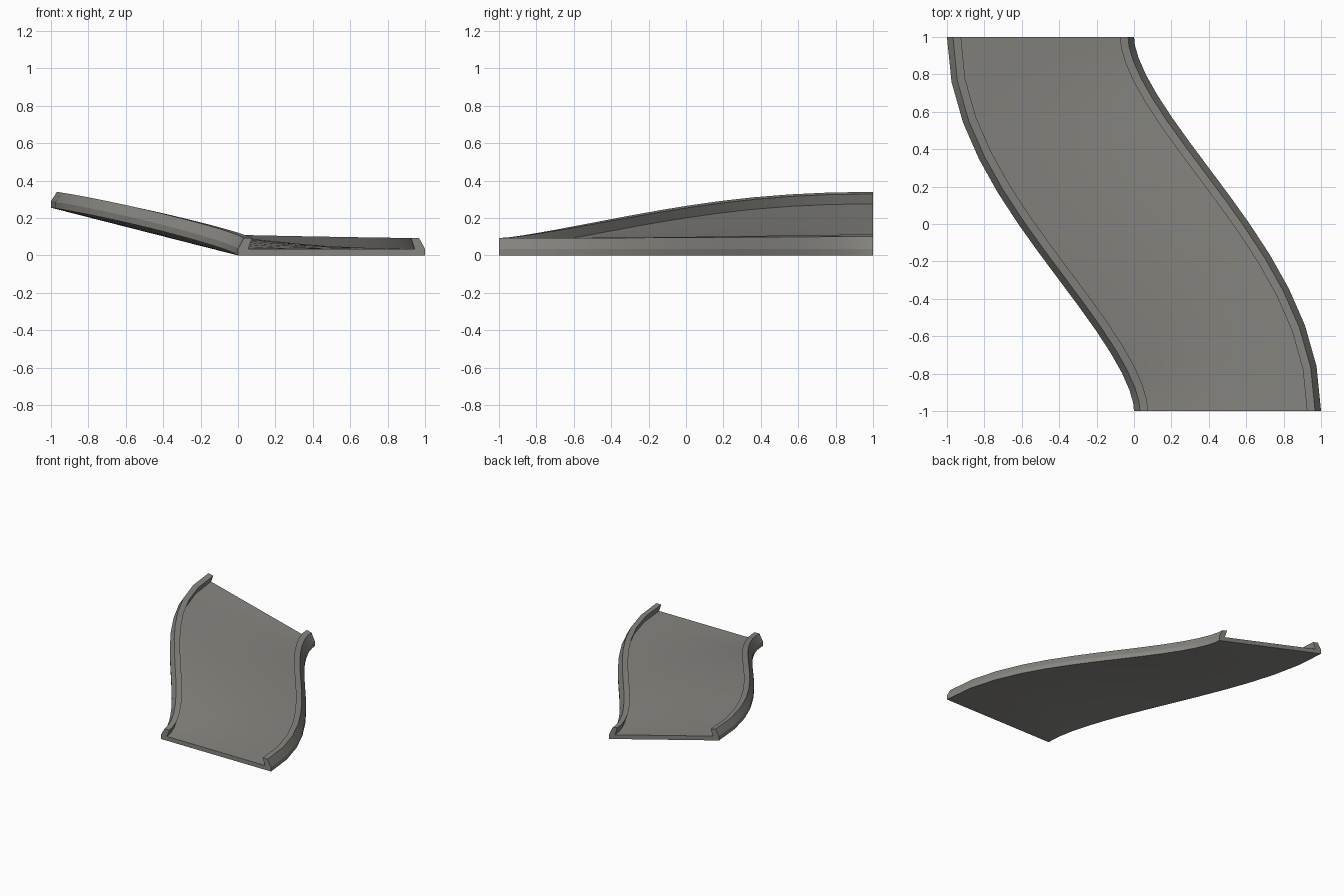
import bpy, bmesh, math

if "Cube" in bpy.data.objects:
    bpy.data.objects.remove(bpy.data.objects["Cube"])

STEPS = 14          # segments along the S-bend
BANK = 0.255        # rise of the left edge at the far end

grey = bpy.data.materials.new("warm grey")
grey.diffuse_color = (0.24, 0.235, 0.215, 1)
grey.use_nodes = True
grey.node_tree.nodes["Principled BSDF"].inputs["Base Color"].default_value = grey.diffuse_color


def station(s):
    """Centre point, right-hand normal and bank of the track at s = 0..1."""
    ease = s * s * (3 - 2 * s)
    slope = -3 * s * (1 - s)
    n = math.hypot(1, slope)
    return (0.5 - ease, 2 * s - 1), (1 / n, -slope / n), BANK * ease


def sweep(name, profile):
    """Sweep a closed (offset, height) profile along the bend, shearing it up to the left."""
    bm = bmesh.new()
    rings = []
    for i in range(STEPS + 1):
        (cx, cy), (nx, ny), bank = station(i / STEPS)
        rings.append([bm.verts.new((cx + nx * u, cy + ny * u, h + bank * (0.5 - u)))
                      for u, h in profile])
    k = len(profile)
    for a, b in zip(rings, rings[1:]):
        for j in range(k):
            m = (j + 1) % k
            bm.faces.new((a[j], a[m], b[m], b[j]))
    bm.faces.new(rings[0])
    bm.faces.new(rings[-1])
    bmesh.ops.recalc_face_normals(bm, faces=bm.faces)
    me = bpy.data.meshes.new(name)
    bm.to_mesh(me)
    bm.free()
    me.materials.append(grey)
    ob = bpy.data.objects.new(name, me)
    bpy.context.collection.objects.link(ob)
    bpy.context.view_layer.objects.active = ob
    ob.select_set(True)
    bpy.ops.object.shade_smooth_by_angle(angle=math.radians(30))
    ob.select_set(False)


# Track bed: flat slab, subdivided across so the twist stays smooth
T = 0.035
across = [-0.5, -0.445, -0.22, 0, 0.22, 0.445, 0.5]
sweep("track_bed", [(u, 0) for u in across] + [(u, T) for u in reversed(across)])

# Kerbs: leaning inwards, mirrored on both edges
kerb = [(0.5, T), (0.468, 0.093), (0.425, 0.093), (0.445, T)]
for side, name in ((1, "right_kerb"), (-1, "left_kerb")):
    sweep(name, [(side * u, h) for u, h in kerb])
